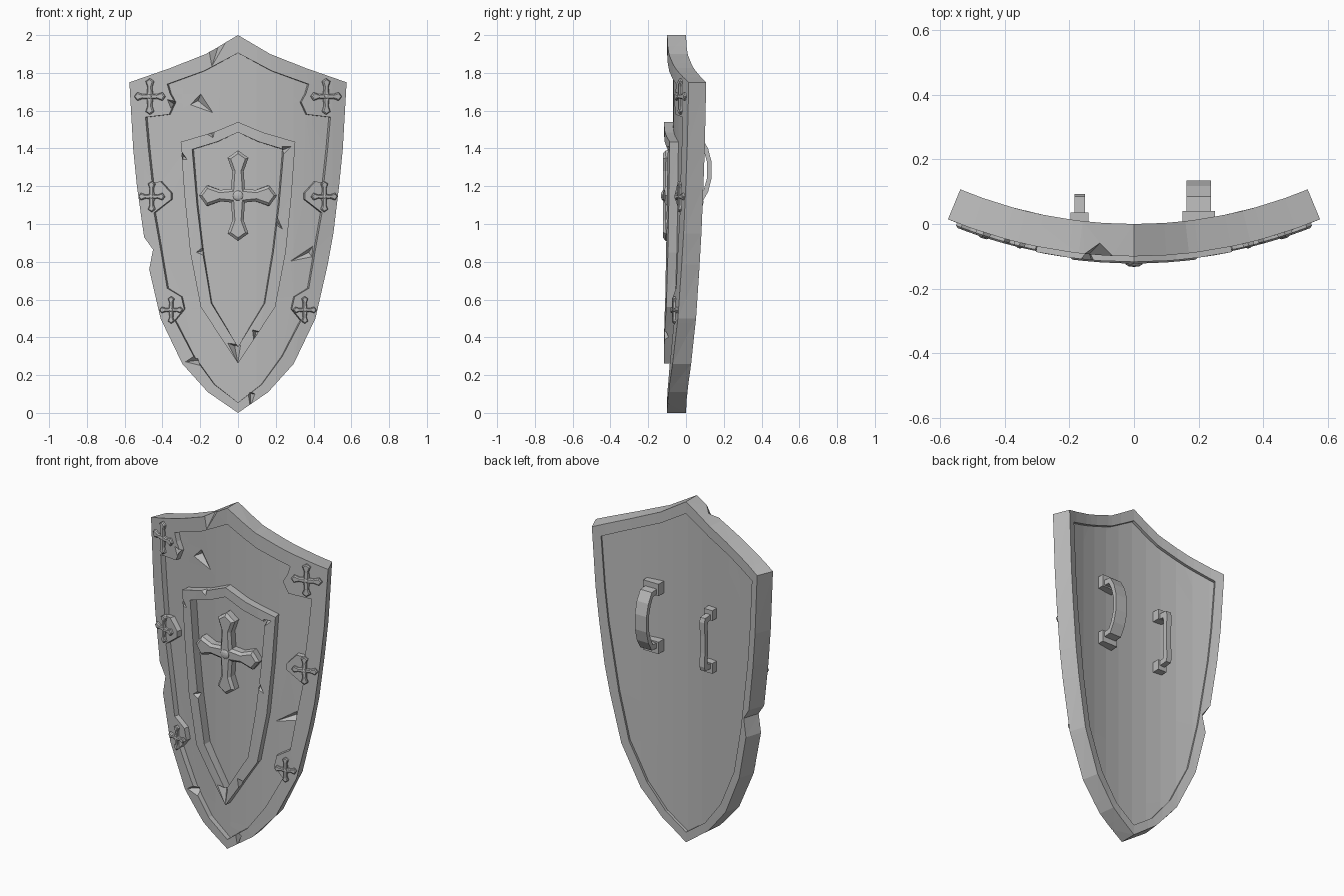
import bpy, bmesh, math
from mathutils import Vector, Matrix

cube = bpy.data.objects.get("Cube")
if cube:
    bpy.data.objects.remove(cube, do_unlink=True)

steel = bpy.data.materials.new("worn grey steel")
steel.use_nodes = True
GREY = (0.5, 0.5, 0.5, 1)
steel.diffuse_color = GREY
steel.node_tree.nodes["Principled BSDF"].inputs["Base Color"].default_value = GREY

RADIUS = 1.5            # front face radius of the curved shield
CENTRE_Y = 1.4


def make_object(name, bm):
    bmesh.ops.recalc_face_normals(bm, faces=bm.faces)
    mesh = bpy.data.meshes.new(name)
    bm.to_mesh(mesh)
    bm.free()
    obj = bpy.data.objects.new(name, mesh)
    bpy.context.scene.collection.objects.link(obj)
    mesh.materials.append(steel)
    return obj


def mirrored(half):
    """Close a right-hand half profile (top to bottom) on the left."""
    return half + [(-x, z) for x, z in reversed(half) if x > 0]


def prism(name, points, back, front):
    """Flat slab; heights are measured outward from the front surface."""
    bm = bmesh.new()
    face = bm.faces.new([bm.verts.new((x, -front, z)) for x, z in points])
    new = bmesh.ops.extrude_face_region(bm, geom=[face], use_keep_orig=True)["geom"]
    verts = [v for v in new if isinstance(v, bmesh.types.BMVert)]
    bmesh.ops.translate(bm, verts=verts, vec=(0, front - back, 0))
    return make_object(name, bm)


def chip(tri, surface, depth):
    """Wedge cutter: deepest midway between the first two corners."""
    bm = bmesh.new()
    corners = [bm.verts.new((x, -surface - 0.002, z)) for x, z in tri]
    mid = (corners[0].co + corners[1].co) * 0.45 + corners[2].co * 0.1
    tip = bm.verts.new(mid + Vector((0, depth, 0)))
    a, b, c = corners
    for f in ((a, b, c), (a, b, tip), (b, c, tip), (c, a, tip)):
        bm.faces.new(f)
    return make_object("chip_cutter", bm)


def cut(obj, cutters):
    for c in cutters:
        c.hide_render = True
        mod = obj.modifiers.new("cut", "BOOLEAN")
        mod.operation, mod.solver, mod.object = "DIFFERENCE", "EXACT", c
    bpy.context.view_layer.update()
    graph = bpy.context.evaluated_depsgraph_get()
    mesh = bpy.data.meshes.new_from_object(obj.evaluated_get(graph))
    obj.modifiers.clear()
    obj.data = mesh
    for c in cutters:
        bpy.data.objects.remove(c, do_unlink=True)


def bend(obj):
    """Slice into vertical strips and wrap around the shield's curve."""
    bm = bmesh.new()
    bm.from_mesh(obj.data)
    bmesh.ops.triangulate(bm, faces=bm.faces)
    for i in range(-6, 7):
        bmesh.ops.bisect_plane(bm, geom=bm.verts[:] + bm.edges[:] + bm.faces[:],
                               dist=1e-5, plane_co=(i * 0.1, 0, 0), plane_no=(1, 0, 0))
    for v in bm.verts:
        r, angle = RADIUS - v.co.y, math.asin(v.co.x / RADIUS)
        v.co.x, v.co.y = r * math.sin(angle), CENTRE_Y - r * math.cos(angle)
    bm.to_mesh(obj.data)
    bm.free()


# Main body: outline with a nick in its right edge
right = [(0, 2), (0.17, 1.9), (0.36, 1.825), (0.575, 1.75), (0.555, 1.4), (0.535, 1.2),
         (0.505, 0.95), (0.475, 0.785), (0.41, 0.5), (0.295, 0.26), (0.16, 0.11), (0, 0)]
nick = [(-0.47, 0.76), (-0.45, 0.865), (-0.497, 0.93)]
outline = []
for p in mirrored(right):
    if p == (-0.475, 0.785):
        outline += nick
    elif p != (-0.505, 0.95):
        outline.append(p)
body = prism("shield_body", outline, -0.1, 0)

# Recesses that leave the front and back rims standing
front_field = [(0, 1.905), (0.18, 1.81), (0.375, 1.74), (0.36, 1.69), (0.335, 1.645),
               (0.365, 1.58), (0.49, 1.565), (0.475, 1.4), (0.455, 1.22), (0.41, 1.225),
               (0.355, 1.165), (0.355, 1.13), (0.445, 1.06), (0.41, 0.865), (0.375, 0.66),
               (0.3, 0.615), (0.285, 0.55), (0.335, 0.49), (0.235, 0.3), (0.125, 0.15), (0, 0.055)]
back_field = [(0, 1.93), (0.17, 1.835), (0.35, 1.765), (0.525, 1.7), (0.505, 1.4),
              (0.485, 1.2), (0.425, 0.8), (0.365, 0.52), (0.255, 0.295), (0.135, 0.15), (0, 0.06)]
cut(body, [prism("front_recess", mirrored(front_field), -0.03, 0.1),
           prism("back_recess", mirrored(back_field), -0.2, -0.082)])

# Battle damage on rim and field
rim_chips = [[(-0.16, 1.94), (-0.03, 2.02), (-0.14, 1.83)],
             [(-0.33, 1.65), (-0.355, 1.61), (-0.375, 1.66)],
             [(-0.22, 0.31), (-0.2, 0.25), (-0.28, 0.27)],
             [(0.05, 0.12), (0.09, 0.1), (0.065, 0.03)]]
field_chips = [[(0.405, 0.885), (0.4, 0.825), (0.275, 0.8)],
               [(-0.26, 1.63), (-0.2, 1.69), (-0.13, 1.585)]]
cut(body, [chip(t, 0, 0.05) for t in rim_chips] + [chip(t, -0.03, 0.03) for t in field_chips])
bend(body)

# Raised inner shield frame
frame_outer = [(0, 1.54), (0.13, 1.485), (0.3, 1.435), (0.28, 1.15), (0.25, 0.85), (0.195, 0.56), (0, 0.262)]
frame_inner = [(0, 1.485), (0.11, 1.435), (0.24, 1.395), (0.215, 1.1), (0.185, 0.85), (0.14, 0.58), (0, 0.35)]
frame_chips = [[(-0.17, 1.48), (-0.12, 1.5), (-0.13, 1.455)],
               [(-0.3, 1.39), (-0.29, 1.34), (-0.265, 1.34)],
               [(-0.17, 0.89), (-0.175, 0.83), (-0.22, 0.85)],
               [(-0.055, 0.37), (0.015, 0.36), (0, 0.26)],
               [(0.075, 0.44), (0.115, 0.43), (0.085, 0.36)],
               [(0.2, 1.05), (0.205, 0.99), (0.235, 0.97)],
               [(0.23, 1.41), (0.24, 1.37), (0.28, 1.41)]]
frame = prism("inner_shield_frame", mirrored(frame_outer), -0.045, 0.017)
cut(frame, [prism("frame_opening", mirrored(frame_inner), -0.1, 0.1)])
cut(frame, [chip(t, 0.017, 0.04) for t in frame_chips])
bend(frame)


def cross(name, cx, cz, s, base, top):
    """Flared cross with chamfered edges and a round stud."""
    points = []
    for k in range(4):
        c, n = ((1, 0), (0, 1), (-1, 0), (0, -1))[k]
        length = 0.24 if k % 2 else 0.205
        arm = [(length - 0.11, -0.03), (length - 0.04, -0.055), (length, 0),
               (length - 0.04, 0.055), (length - 0.11, 0.03), (0.036, 0.036)]
        points += [(cx + s * (a * c - b * n), cz + s * (a * n + b * c)) for a, b in arm]
    bevel = 0.014 * s
    obj = prism(name, points, base, top - bevel)
    bm = bmesh.new()
    bm.from_mesh(obj.data)
    face = min(bm.faces, key=lambda f: f.calc_center_median().y)
    bmesh.ops.inset_region(bm, faces=[face], thickness=bevel, use_even_offset=True)
    for v in face.verts:
        v.co.y -= bevel
    bmesh.ops.create_icosphere(bm, subdivisions=2, radius=0.027 * s,
                               matrix=Matrix.Translation((cx, -top, cz)) @ Matrix.Diagonal((1, 0.4, 1, 1)))
    bm.to_mesh(obj.data)
    bm.free()
    bend(obj)


cross("centre_cross", 0, 1.15, 1, -0.04, 0.022)
for label, x, z, s in (("upper", 0.465, 1.675, 0.4), ("middle", 0.455, 1.145, 0.34), ("lower", 0.352, 0.545, 0.3)):
    for side, sign in (("left", 1), ("right", -1)):
        cross(f"{label}_{side}_cross", sign * x, z, s, -0.01, 0.014)


def grip(name, x, width, profile):
    """Extrude a (y, z) side profile across x."""
    bm = bmesh.new()
    face = bm.faces.new([bm.verts.new((x - width / 2, y, z)) for y, z in profile])
    new = bmesh.ops.extrude_face_region(bm, geom=[face], use_keep_orig=True)["geom"]
    bmesh.ops.translate(bm, verts=[v for v in new if isinstance(v, bmesh.types.BMVert)], vec=(width, 0, 0))
    return make_object(name, bm)


def handle(name, x, z, width, pad, outer, inner):
    """Symmetric handle from half profiles of (y, height), on two pads."""
    half = outer + [(y, -h) for y, h in reversed(outer)]
    hole = inner + [(y, -h) for y, h in reversed(inner)]
    grip(name, x, width, [(y, z + h) for y, h in half + hole[::-1]])
    pad_x, pad_z, pad_y = pad
    for label, sign in (("upper", 1), ("lower", -1)):
        c = z + sign * (outer[0][1] - 0.005)
        grip(f"{name}_{label}_pad", x, pad_x,
             [(-0.012, c - pad_z), (pad_y, c - pad_z), (pad_y, c + pad_z), (-0.012, c + pad_z)])


# Arm strap and hand grip on the back
handle("arm_strap", 0.2, 1.285, 0.075, (0.1, 0.035, 0.04),
       [(0.02, 0.175), (0.085, 0.17), (0.117, 0.115), (0.135, 0.045)],
       [(0.02, 0.145), (0.075, 0.14), (0.095, 0.1), (0.112, 0.04)])
handle("hand_grip", -0.168, 1.24, 0.032, (0.055, 0.03, 0.035),
       [(0.02, 0.16), (0.085, 0.155), (0.092, 0.13), (0.088, 0.05)],
       [(0.02, 0.13), (0.06, 0.125), (0.062, 0.1), (0.06, 0.05)])
